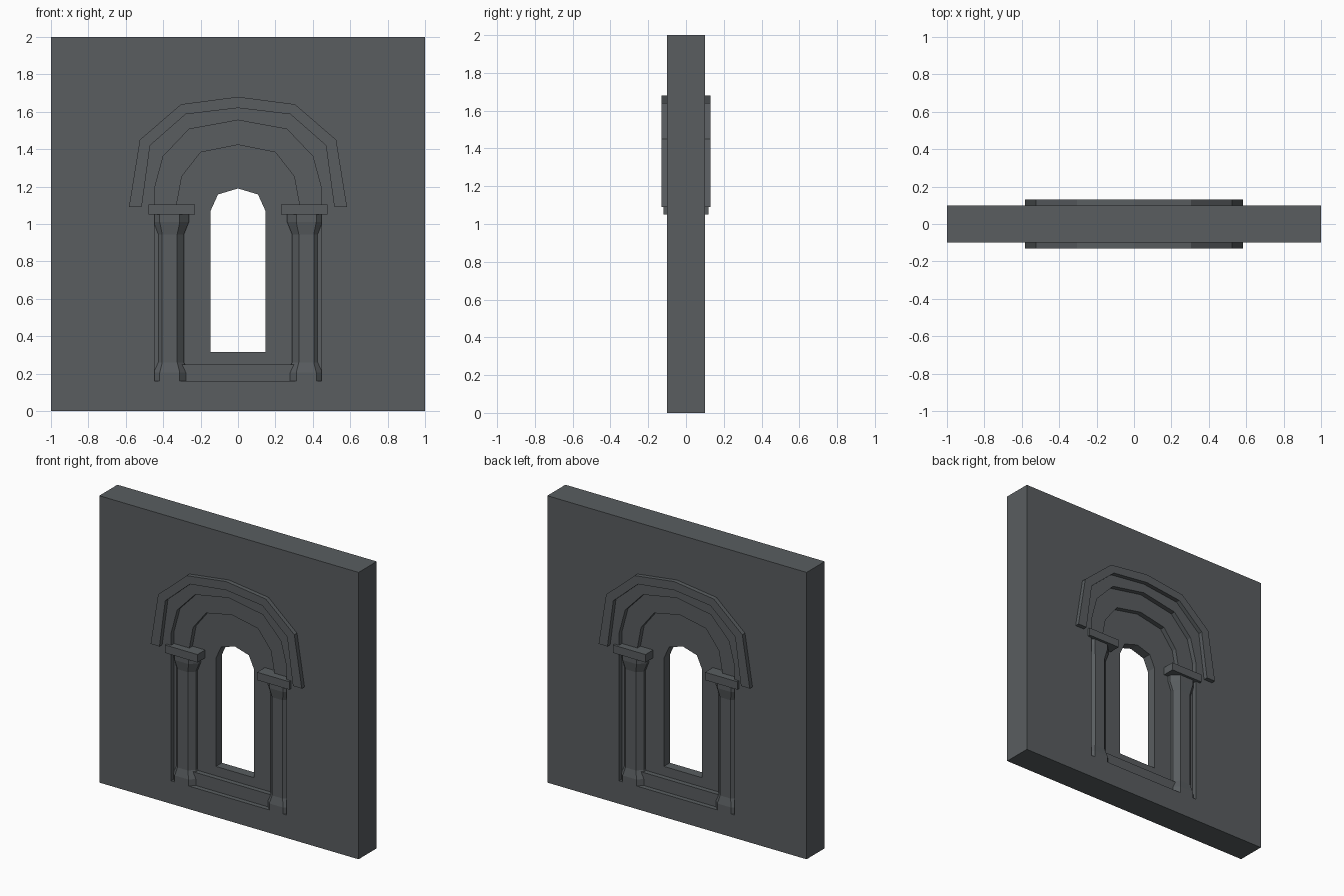
import bpy, bmesh

if "Cube" in bpy.data.objects:
    bpy.data.objects.remove(bpy.data.objects["Cube"])

stone = bpy.data.materials.new("dark_grey_stone")
stone.diffuse_color = (0.10, 0.11, 0.117, 1)
stone.use_nodes = True
stone.node_tree.nodes["Principled BSDF"].inputs["Base Color"].default_value = stone.diffuse_color


def finish(name, bm):
    bmesh.ops.recalc_face_normals(bm, faces=bm.faces)
    me = bpy.data.meshes.new(name)
    bm.to_mesh(me)
    bm.free()
    me.materials.append(stone)
    ob = bpy.data.objects.new(name, me)
    bpy.context.collection.objects.link(ob)
    return ob


def prism(name, outline, y0, y1):
    """Extrude an (x, z) outline along y."""
    bm = bmesh.new()
    face = bm.faces.new([bm.verts.new((x, y0, z)) for x, z in outline])
    out = bmesh.ops.extrude_face_region(bm, geom=[face])["geom"]
    for v in out:
        if isinstance(v, bmesh.types.BMVert):
            v.co.y = y1
    return finish(name, bm)


def mirrored(half):
    """Right half from the bottom to the apex -> whole outline."""
    return half + [(-x, z) for x, z in reversed(half) if x > 0]


def mirror(ob, x, y):
    m = ob.modifiers.new("mirror", 'MIRROR')
    m.use_axis = (x, y, False)


# Wall
wall = prism("wall", [(-1, 0), (1, 0), (1, 2), (-1, 2)], -0.1, 0.1)

# Arched openings: outer recess, inner recess, window
outer = mirrored([(0.446, 0.16), (0.446, 1.19), (0.40, 1.362), (0.262, 1.507), (0, 1.555)])
inner = mirrored([(0.329, 0.25), (0.329, 1.10), (0.30, 1.255), (0.20, 1.383), (0, 1.423)])
window = mirrored([(0.147, 0.315), (0.147, 1.07), (0.107, 1.158), (0, 1.19)])
cuts = [(window, -0.3, 0.3)]
for s in (-1, 1):
    cuts += [(outer, s * 0.3, s * 0.067), (inner, s * 0.25, s * 0.033)]
for outline, y0, y1 in cuts:
    cutter = prism("cutter", outline, y0, y1)
    cutter.hide_render = True
    mod = wall.modifiers.new("cut", 'BOOLEAN')
    mod.operation = 'DIFFERENCE'
    mod.solver = 'EXACT'
    mod.object = cutter
    bpy.context.view_layer.objects.active = wall
    bpy.ops.object.modifier_apply(modifier=mod.name)
    bpy.data.objects.remove(cutter)

# Hood moulding over the arch, front and back
hood_out = mirrored([(0.583, 1.09), (0.525, 1.45), (0.305, 1.64), (0, 1.68)])
hood_in = mirrored([(0.515, 1.09), (0.47, 1.42), (0.28, 1.587), (0, 1.62)])
hood = prism("hood_moulding", hood_out + hood_in[::-1], -0.13, -0.095)
mirror(hood, False, True)

# Columns: chamfered section lofted through flared base and capital
bm = bmesh.new()
CX, BACK = 0.365, -0.02
wide, slim = (0.0535, 0.102, -0.1), (0.04, 0.076, -0.088)
rings = []
for z, (a, b, f) in [(0.16, wide), (0.205, wide), (0.26, slim),
                     (0.945, slim), (1.01, wide), (1.06, wide)]:
    c = f + (b - a)
    pts = [(-b, BACK), (-b, c), (-a, f), (a, f), (b, c), (b, BACK)]
    rings.append([bm.verts.new((CX + x, y, z)) for x, y in pts])
for r, s in zip(rings, rings[1:]):
    for i in range(6):
        j = (i + 1) % 6
        bm.faces.new((r[i], r[j], s[j], s[i]))
bm.faces.new(rings[0])
bm.faces.new(rings[-1])
mirror(finish("columns", bm), True, True)

# Impost blocks on top of the columns
impost = prism("impost_blocks", [(0.23, 1.05), (0.479, 1.05), (0.479, 1.105), (0.23, 1.105)],
               -0.118, -0.02)
mirror(impost, True, True)
